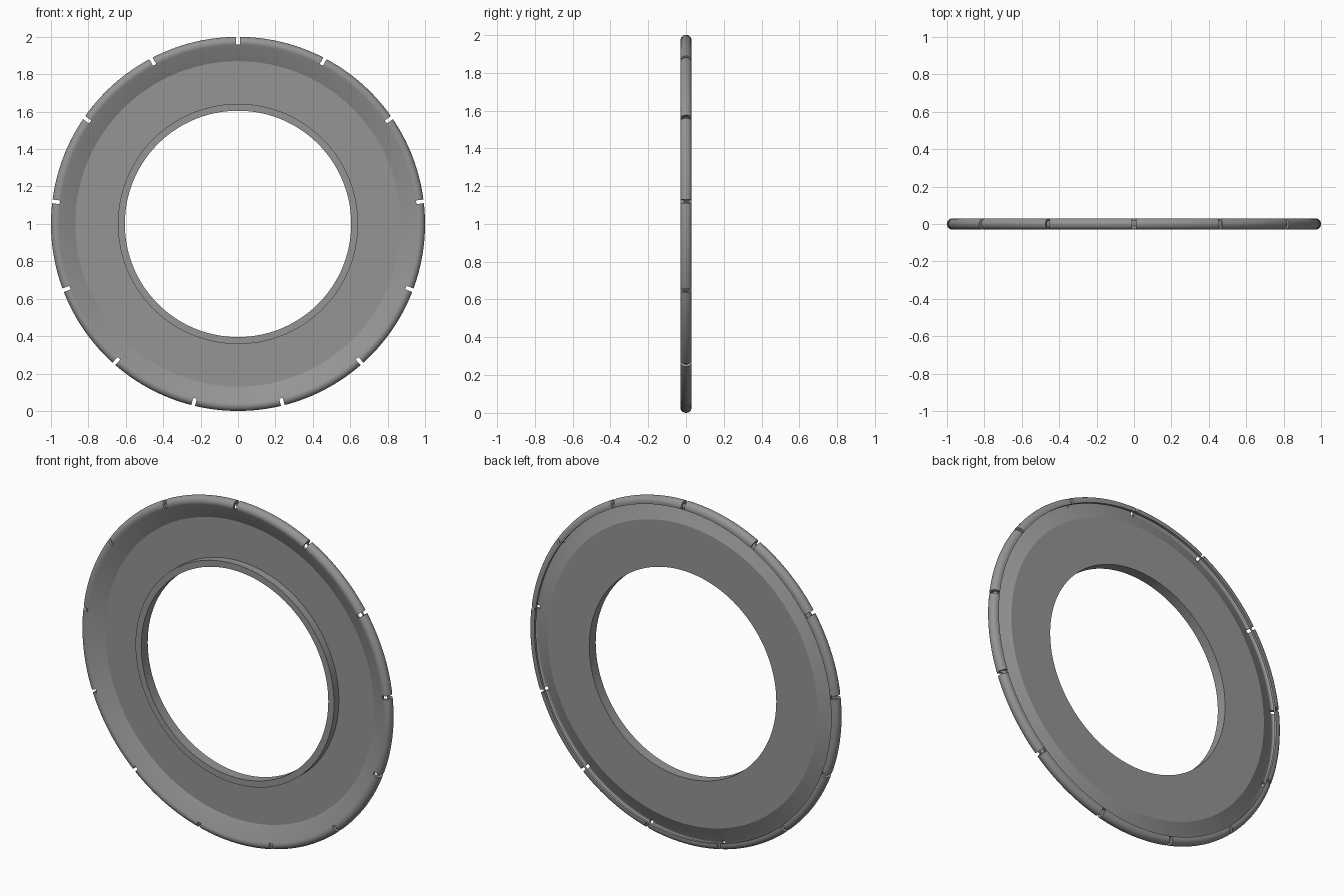
import bpy, bmesh, math
from mathutils import Matrix, Vector

cube = bpy.data.objects.get("Cube")
if cube:
    bpy.data.objects.remove(cube, do_unlink=True)

SEGMENTS = 208
SLOTS = 13
HALF = 0.03              # half of the overall depth
SHEET = 0.015            # sheet thickness
RIM = 1 - HALF           # radius of the rolled rim's centre line
LIP = 0.96               # where the rolled lip ends
CONE = math.radians(26)  # slope of the dished band

grey = bpy.data.materials.new("steel_grey")
grey.use_nodes = True
colour = (0.3, 0.3, 0.3, 1)
grey.diffuse_color = colour
grey.node_tree.nodes["Principled BSDF"].inputs["Base Color"].default_value = colour


def add_object(name, bm):
    bmesh.ops.recalc_face_normals(bm, faces=bm.faces)
    mesh = bpy.data.meshes.new(name)
    bm.to_mesh(mesh)
    bm.free()
    mesh.materials.append(grey)
    obj = bpy.data.objects.new(name, mesh)
    bpy.context.collection.objects.link(obj)
    return obj


def rim_arc(radius, steps=14):
    """Roll from the cone's tangent point, round the outside, to the back."""
    start, end = -math.pi / 2 - CONE, math.pi / 2
    angles = [start + (end - start) * i / steps for i in range(steps + 1)]
    return [(RIM + radius * math.cos(a), radius * math.sin(a)) for a in angles]


def lathe(name, profile):
    """Revolve a closed (radius, y) profile about the y axis."""
    bm = bmesh.new()
    rings = []
    for s in range(SEGMENTS):
        a = 2 * math.pi * s / SEGMENTS
        rings.append([bm.verts.new((r * math.sin(a), y, 1 + r * math.cos(a)))
                      for r, y in profile])
    n = len(profile)
    for s, ring in enumerate(rings):
        following = rings[(s + 1) % SEGMENTS]
        for i in range(n):
            j = (i + 1) % n
            bm.faces.new((ring[i], ring[j], following[j], following[i]))
    return add_object(name, bm)


# Dished plate with a raised inner collar and a rolled outer rim
inside = HALF - SHEET
profile = [(0.605, HALF), (0.605, -HALF), (0.642, -HALF),
           (0.642, inside), (0.87, inside)]
profile += rim_arc(HALF)
profile += [(LIP, HALF), (LIP, inside)]
profile += reversed(rim_arc(inside))
profile += [(0.87 + SHEET * math.tan(CONE / 2), HALF)]
plate = lathe("dished_ring_plate", profile)

# Cutter for the slots round the rim
bm = bmesh.new()
for k in range(SLOTS):
    turn = Matrix.Rotation(2 * math.pi * k / SLOTS, 4, 'Y')
    place = Matrix.Translation((0, 0, 1)) @ turn @ Matrix.Translation((0, 0, LIP + 0.1))
    bmesh.ops.create_cube(bm, size=1,
                          matrix=place @ Matrix.Diagonal((0.02, 0.2, 0.2, 1)))
cutter = add_object("slot_cutter", bm)
cutter.hide_render = True

cut = plate.modifiers.new("rim_slots", 'BOOLEAN')
cut.operation = 'DIFFERENCE'
cut.solver = 'EXACT'
cut.object = cutter

bpy.ops.object.select_all(action='DESELECT')
plate.select_set(True)
bpy.context.view_layer.objects.active = plate
bpy.ops.object.modifier_apply(modifier=cut.name)
bpy.data.objects.remove(cutter, do_unlink=True)
bpy.ops.object.shade_smooth_by_angle(angle=math.radians(22))
